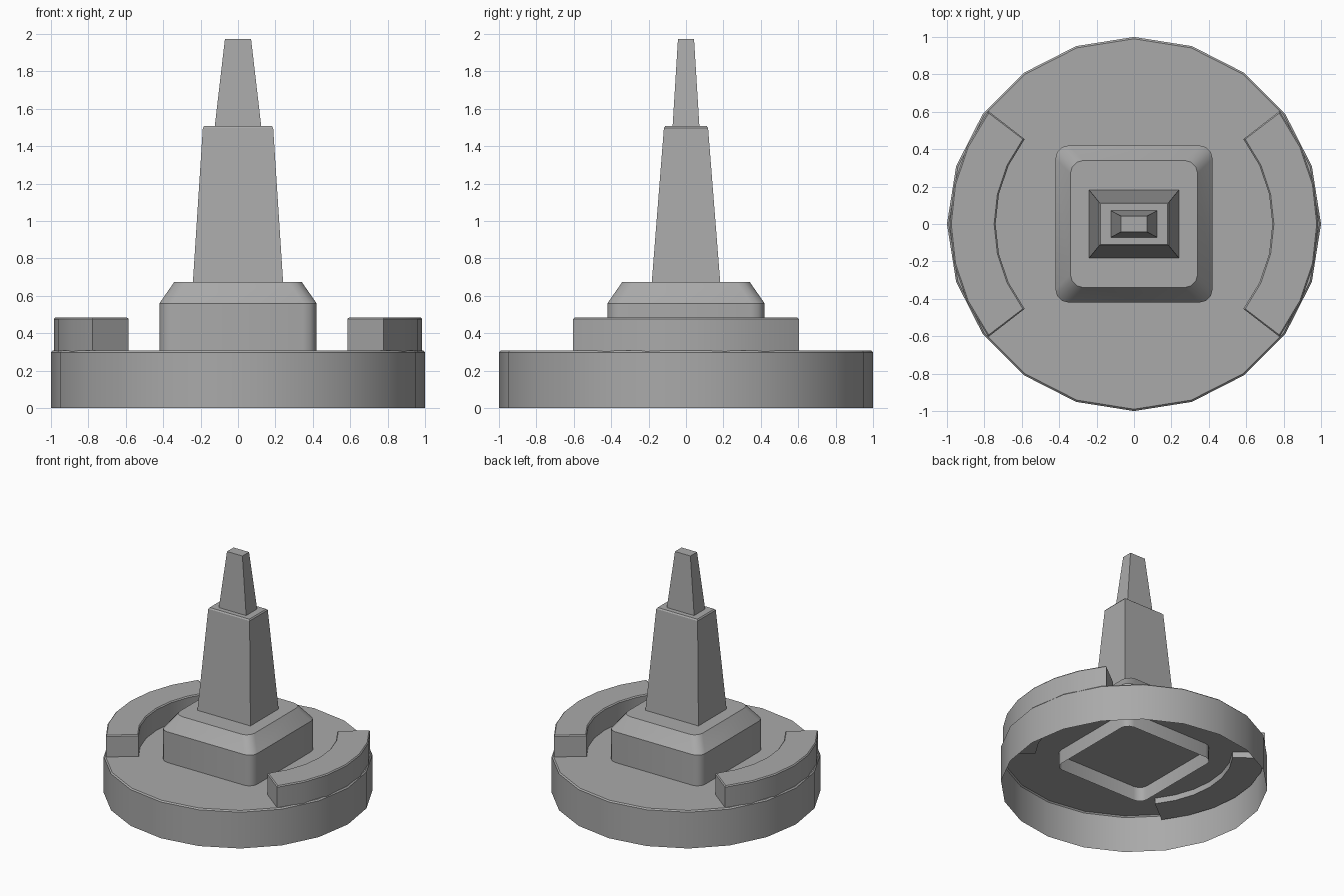
import bpy, bmesh
from math import sin, cos, pi, radians

default = bpy.data.objects.get("Cube")
if default:
    bpy.data.objects.remove(default, do_unlink=True)

# Single grey finish
GREY = (0.4, 0.4, 0.4, 1.0)
grey = bpy.data.materials.new("mid_grey")
grey.use_nodes = True
grey.diffuse_color = GREY
grey.node_tree.nodes["Principled BSDF"].inputs["Base Color"].default_value = GREY


def loft(name, rings, cap_bottom=True):
    """Skin counter-clockwise rings, listed from bottom to top, and cap the top."""
    bm = bmesh.new()
    loops = [[bm.verts.new(p) for p in ring] for ring in rings]
    n = len(loops[0])
    for low, high in zip(loops, loops[1:]):
        for i in range(n):
            j = (i + 1) % n
            bm.faces.new((low[i], low[j], high[j], high[i]))
    bm.faces.new(loops[-1])
    if cap_bottom:
        bm.faces.new(loops[0][::-1])
    mesh = bpy.data.meshes.new(name)
    bm.to_mesh(mesh)
    bm.free()
    mesh.materials.append(grey)
    mesh.shade_smooth()
    mesh.set_sharp_from_angle(angle=radians(32))
    obj = bpy.data.objects.new(name, mesh)
    bpy.context.collection.objects.link(obj)
    return obj


def circle(r, z, sides=20):
    return [(r * cos(2 * pi * i / sides), r * sin(2 * pi * i / sides), z)
            for i in range(sides)]


def rectangle(hx, hy, z):
    return [(-hx, -hy, z), (hx, -hy, z), (hx, hy, z), (-hx, hy, z)]


def rounded_square(half, radius, z, steps=3):
    ring = []
    for corner, (sx, sy) in enumerate([(1, 1), (-1, 1), (-1, -1), (1, -1)]):
        for k in range(steps + 1):
            a = (corner + k / steps) * pi / 2
            ring.append((sx * (half - radius) + radius * cos(a),
                         sy * (half - radius) + radius * sin(a), z))
    return ring


def arc_outline(side, inset, z, steps=6):
    inner, outer, spread = 0.74 + inset, 0.985 - inset, radians(37.8) - inset
    angles = [-spread + 2 * spread * k / steps for k in range(steps + 1)]
    turn = 0 if side > 0 else pi
    path = [(outer, a) for a in angles] + [(inner, a) for a in reversed(angles)]
    return [(r * cos(a + turn), r * sin(a + turn), z) for r, a in path]


# Hollow round base, open underneath
loft("round_base", [circle(1, 0), circle(1, 0.298), circle(0.99, 0.308)],
     cap_bottom=False)

# Square plinth with a chamfered top; its open skirt hangs inside the base
loft("plinth", [rounded_square(0.42, 0.07, 0.19), rounded_square(0.42, 0.07, 0.56),
                rounded_square(0.34, 0.07, 0.675)], cap_bottom=False)

# Tapered tower and spire
loft("tower", [rectangle(0.242, 0.184, 0.66), rectangle(0.188, 0.118, 1.498),
               rectangle(0.18, 0.11, 1.508)])
loft("spire", [rectangle(0.125, 0.072, 1.5), rectangle(0.07, 0.043, 1.972)])

# Curved blocks on both sides of the base
for side, label in ((1, "left"), (-1, "right")):
    loft(label + "_curved_block", [arc_outline(side, 0, 0.26), arc_outline(side, 0, 0.476),
                                   arc_outline(side, 0.008, 0.485)])
